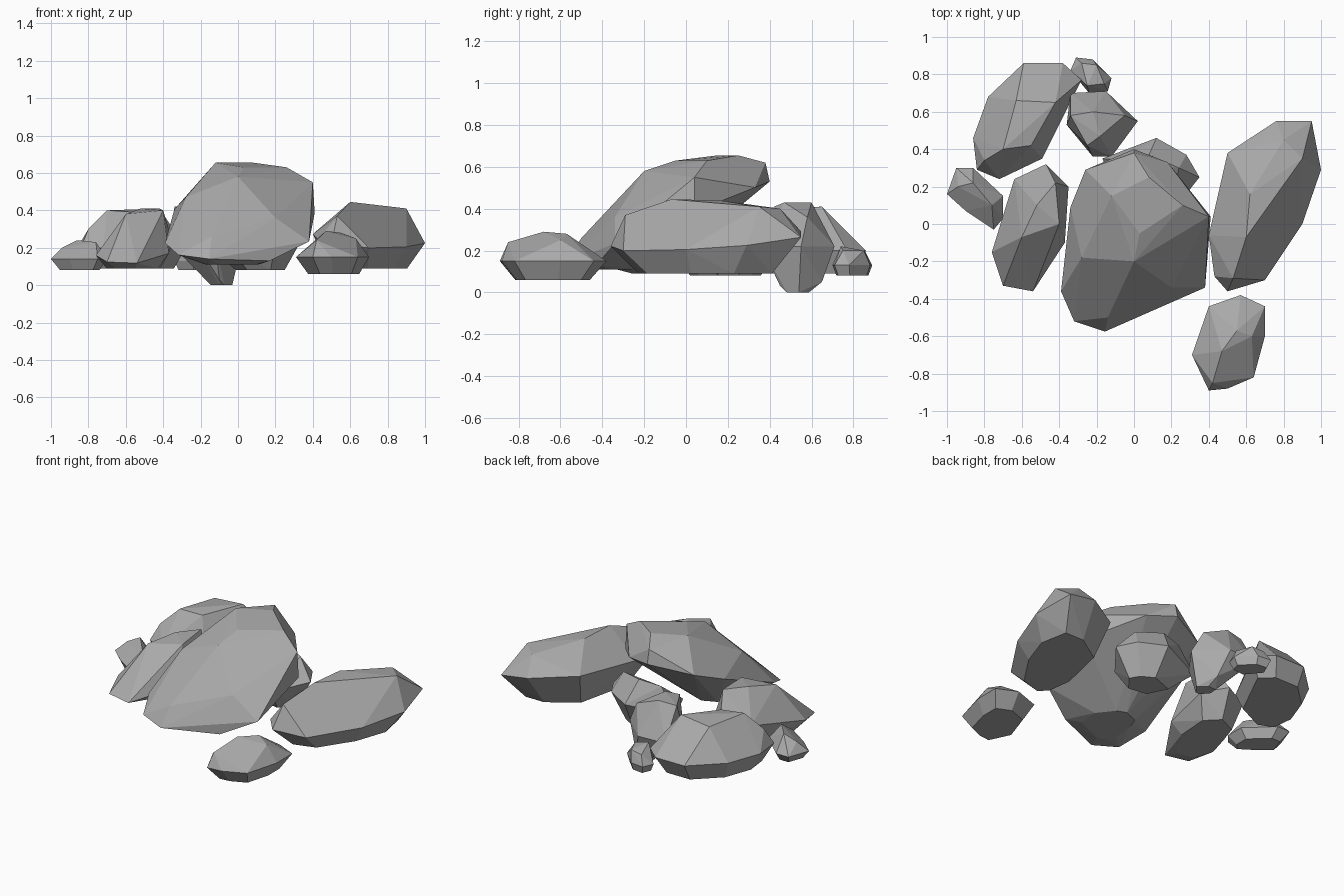
import bpy
import bmesh
from math import radians
from mathutils import Vector

default_cube = bpy.data.objects.get("Cube")
if default_cube:
    bpy.data.objects.remove(default_cube, do_unlink=True)

# One plain stone colour
stone = bpy.data.materials.new("grey_stone")
stone.use_nodes = True
colour = (.4, .4, .4, 1)
stone.diffuse_color = colour
stone.node_tree.nodes["Principled BSDF"].inputs["Base Color"].default_value = colour


def rock(name, outline, facets, waist, floor, foot=.7, tilt=(0, 0), shift=(0, 0)):
    """Faceted stone: a tilted waist outline, a shrunken foot and extra facet corners."""
    centre = sum((Vector(p) for p in outline), Vector((0, 0))) / len(outline)
    offset = Vector(shift)
    points = [Vector(p) for p in facets]
    for p in outline:
        flat = Vector(p)
        points.append(Vector((flat.x, flat.y, waist + flat.dot(Vector(tilt)))))
        low = centre + (flat - centre) * foot + offset
        points.append(Vector((low.x, low.y, floor)))

    # Wrap the corners in a convex skin and join faces that are almost flat
    bm = bmesh.new()
    for p in points:
        bm.verts.new(p)
    hull = bmesh.ops.convex_hull(bm, input=bm.verts[:])
    spare = {item for item in hull["geom_interior"] + hull["geom_unused"]
             if isinstance(item, bmesh.types.BMVert)}
    bmesh.ops.delete(bm, geom=list(spare), context="VERTS")
    bmesh.ops.dissolve_limit(bm, angle_limit=radians(3), verts=bm.verts[:], edges=bm.edges[:])
    bmesh.ops.recalc_face_normals(bm, faces=bm.faces[:])

    mesh = bpy.data.meshes.new(name)
    bm.to_mesh(mesh)
    bm.free()
    mesh.materials.append(stone)
    obj = bpy.data.objects.new(name, mesh)
    bpy.context.scene.collection.objects.link(obj)


# Large leaning boulder in the middle
rock("main_boulder",
     outline=[(0, .4), (.18, .33), (.41, .04), (.38, -.34), (-.155, -.575),
              (-.32, -.52), (-.39, -.36), (-.34, .09), (-.26, .29)],
     facets=[(-.12, .15, .655), (.08, .25, .655), (.26, .1, .63), (.4, .04, .55),
             (0, .38, .62), (.03, -.05, .63), (0, -.2, .58), (-.28, -.18, .47),
             (-.14, -.5, .26), (.2, -.34, .36), (.17, -.43, .13)],
     waist=.37, tilt=(0, .4), floor=.11, foot=.35, shift=(0, -.2))

# Long boulder on the left
rock("left_boulder",
     outline=[(.76, .55), (.95, .55), (1, .29), (.9, 0), (.7, -.3),
              (.5, -.36), (.43, -.28), (.4, -.06), (.5, .38)],
     facets=[(.6, -.07, .445), (.62, .16, .44), (.9, .35, .41), (.8, .45, .4),
             (.53, -.29, .37)],
     waist=.34, tilt=(-.15, .12), floor=.09)

# Small stone at the front
rock("front_stone",
     outline=[(.57, -.38), (.7, -.44), (.7, -.6), (.64, -.82), (.5, -.88),
              (.4, -.89), (.31, -.7), (.4, -.44)],
     facets=[(.47, -.68, .29), (.55, -.57, .28), (.63, -.6, .25), (.42, -.85, .24)],
     waist=.15, floor=.06)

# Boulder beside the main one on the right
rock("right_boulder",
     outline=[(-.47, .32), (-.35, .2), (-.37, -.1), (-.54, -.36),
              (-.7, -.33), (-.76, -.15), (-.7, .06), (-.64, .24)],
     facets=[(-.6, -.07, .38), (-.52, .1, .41), (-.42, .22, .41), (-.4, 0, .4)],
     waist=.19, tilt=(0, .2), floor=.09)

# Long boulder at the back right
rock("back_right_boulder",
     outline=[(-.59, .86), (-.38, .86), (-.28, .77), (-.37, .62), (-.49, .35),
              (-.72, .24), (-.84, .29), (-.86, .46), (-.78, .68)],
     facets=[(-.63, .66, .39), (-.42, .65, .41), (-.7, .4, .4), (-.55, .42, .39),
             (-.8, .34, .3)],
     waist=.2, floor=.09, foot=.8)

# Small stone at the far right
rock("far_right_stone",
     outline=[(-.95, .3), (-.86, .3), (-.7, .15), (-.7, .03), (-.75, -.03),
              (-.9, .07), (-1, .16)],
     facets=[(-.86, .22, .24), (-.94, .2, .2), (-.76, .1, .23)],
     waist=.14, floor=.08)

# Deep-set round stone at the back
rock("back_stone",
     outline=[(-.34, .7), (-.15, .71), (.02, .55), (-.12, .36), (-.22, .36),
              (-.36, .53)],
     facets=[(-.34, .58, .42), (-.22, .6, .43), (-.18, .47, .43), (-.25, .42, .41),
             (-.05, .58, .36), (-.1, .65, .05), (-.1, .45, .03)],
     waist=.22, floor=0, foot=.3, shift=(.1, 0))

# Pebble at the very back
rock("back_pebble",
     outline=[(-.31, .89), (-.22, .88), (-.12, .78), (-.14, .71), (-.24, .7),
              (-.34, .82)],
     facets=[(-.28, .86, .19), (-.2, .85, .2), (-.16, .75, .2), (-.25, .74, .22)],
     waist=.13, floor=.08, foot=.8)

# Stone tucked under the back of the main boulder
rock("tucked_stone",
     outline=[(.12, .46), (.28, .37), (.35, .25), (.31, .2), (.2, .06),
              (-.05, .1), (-.17, .35)],
     facets=[(.08, .37, .4), (.24, .3, .38), (-.06, .34, .38)],
     waist=.2, tilt=(.1, .1), floor=.08, foot=.5)
